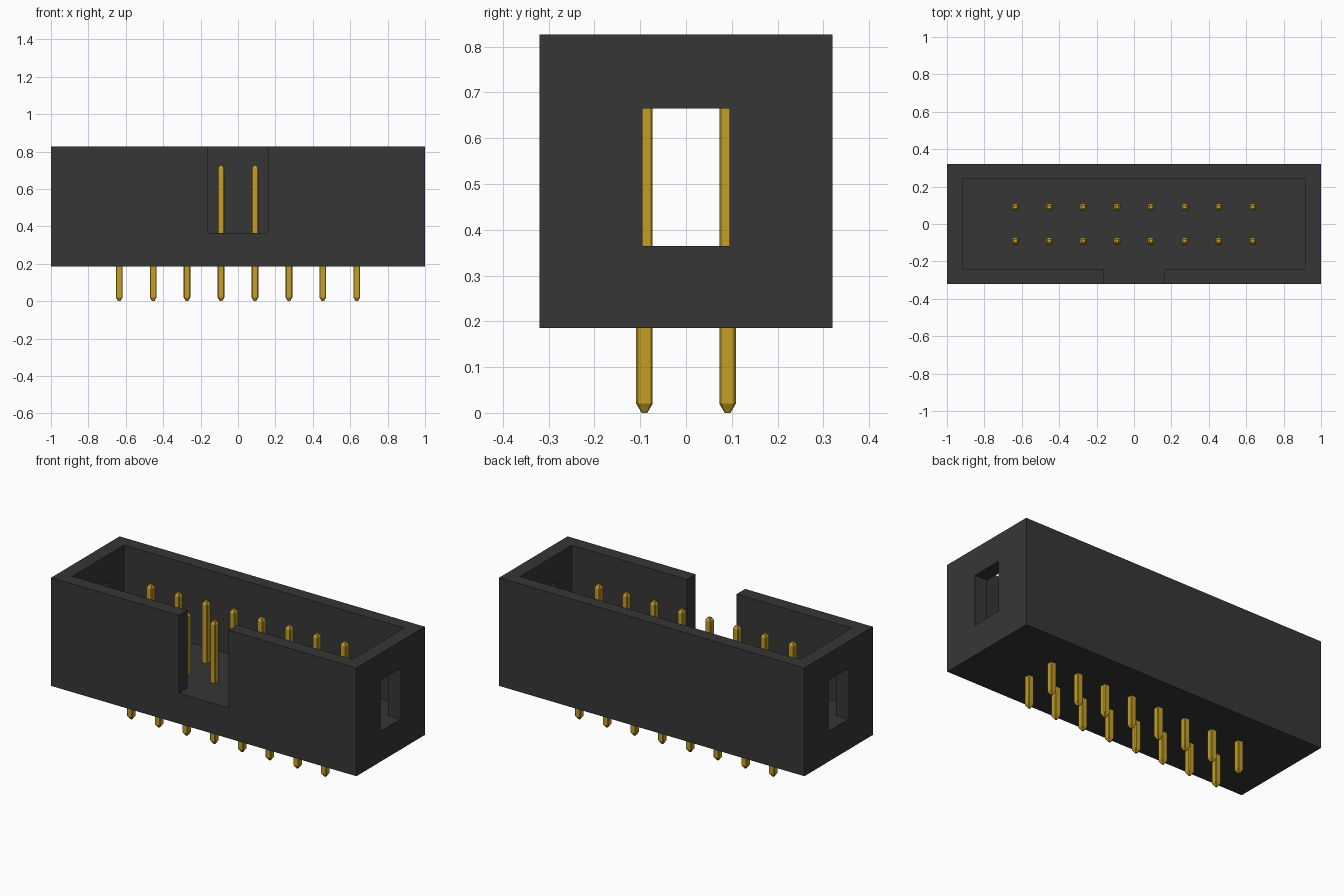
import bpy
import bmesh

if "Cube" in bpy.data.objects:
    bpy.data.objects.remove(bpy.data.objects["Cube"], do_unlink=True)


def material(name, colour):
    mat = bpy.data.materials.new(name)
    mat.use_nodes = True
    mat.diffuse_color = (*colour, 1)
    mat.node_tree.nodes["Principled BSDF"].inputs["Base Color"].default_value = (*colour, 1)
    return mat


def add_object(name, mesh):
    obj = bpy.data.objects.new(name, mesh)
    bpy.context.collection.objects.link(obj)
    return obj


def box(name, lo, hi):
    """Axis-aligned box between two corners."""
    bm = bmesh.new()
    bmesh.ops.create_cube(bm, size=1)
    for v in bm.verts:
        v.co = [hi[i] if v.co[i] > 0 else lo[i] for i in range(3)]
    mesh = bpy.data.meshes.new(name)
    bm.to_mesh(mesh)
    bm.free()
    return add_object(name, mesh)


black = material("black plastic", (0.037, 0.037, 0.037))
gold = material("gold metal", (0.55, 0.345, 0.019))

BASE, FLOOR, TOP = 0.185, 0.365, 0.826   # heights of the shroud
PITCH, COLUMNS = 0.1815, 8

# Shroud: solid block with an open cavity, a key slot and end windows cut out
shroud = box("shroud", (-1, -0.32, BASE), (1, 0.32, TOP))
shroud.data.materials.append(black)
cutters = [
    box("cavity_cutter", (-0.917, -0.24, FLOOR), (0.917, 0.244, 1)),
    box("key_slot_cutter", (-0.164, -0.5, FLOOR), (0.162, -0.1, 1)),
    box("window_cutter", (-1.2, -0.095, FLOOR), (1.2, 0.095, 0.665)),
]
for cutter in cutters:
    cutter.hide_render = True
    mod = shroud.modifiers.new(cutter.name, 'BOOLEAN')
    mod.operation = 'DIFFERENCE'
    mod.solver = 'EXACT'
    mod.object = cutter

# Bake the cuts and discard the cutters
depsgraph = bpy.context.evaluated_depsgraph_get()
cut_mesh = bpy.data.meshes.new_from_object(shroud.evaluated_get(depsgraph))
shroud.modifiers.clear()
shroud.data = cut_mesh
cut_mesh.name = "shroud"
for cutter in cutters:
    bpy.data.objects.remove(cutter, do_unlink=True)


def pin_mesh():
    """Square pin with bevelled edges and tapered ends, lofted from rings."""
    bm = bmesh.new()
    rings = []
    for z, half in ((0, 0.006), (0.02, 0.018), (0.71, 0.018), (0.726, 0.009)):
        c = half * 0.78
        outline = [(half, -c), (half, c), (c, half), (-c, half),
                   (-half, c), (-half, -c), (-c, -half), (c, -half)]
        rings.append([bm.verts.new((x, y, z)) for x, y in outline])
    for low, high in zip(rings, rings[1:]):
        for i in range(8):
            j = (i + 1) % 8
            bm.faces.new((low[i], low[j], high[j], high[i]))
    bm.faces.new(rings[0][::-1])
    bm.faces.new(rings[-1])
    mesh = bpy.data.meshes.new("pin")
    bm.to_mesh(mesh)
    bm.free()
    mesh.materials.append(gold)
    return mesh


# Two rows of pins sharing one mesh
pin = pin_mesh()
for row, y in (("front", -PITCH / 2), ("back", PITCH / 2)):
    for i in range(COLUMNS):
        obj = add_object(f"{row}_pin_{i + 1}", pin)
        obj.location = ((i - (COLUMNS - 1) / 2) * PITCH, y, 0)
